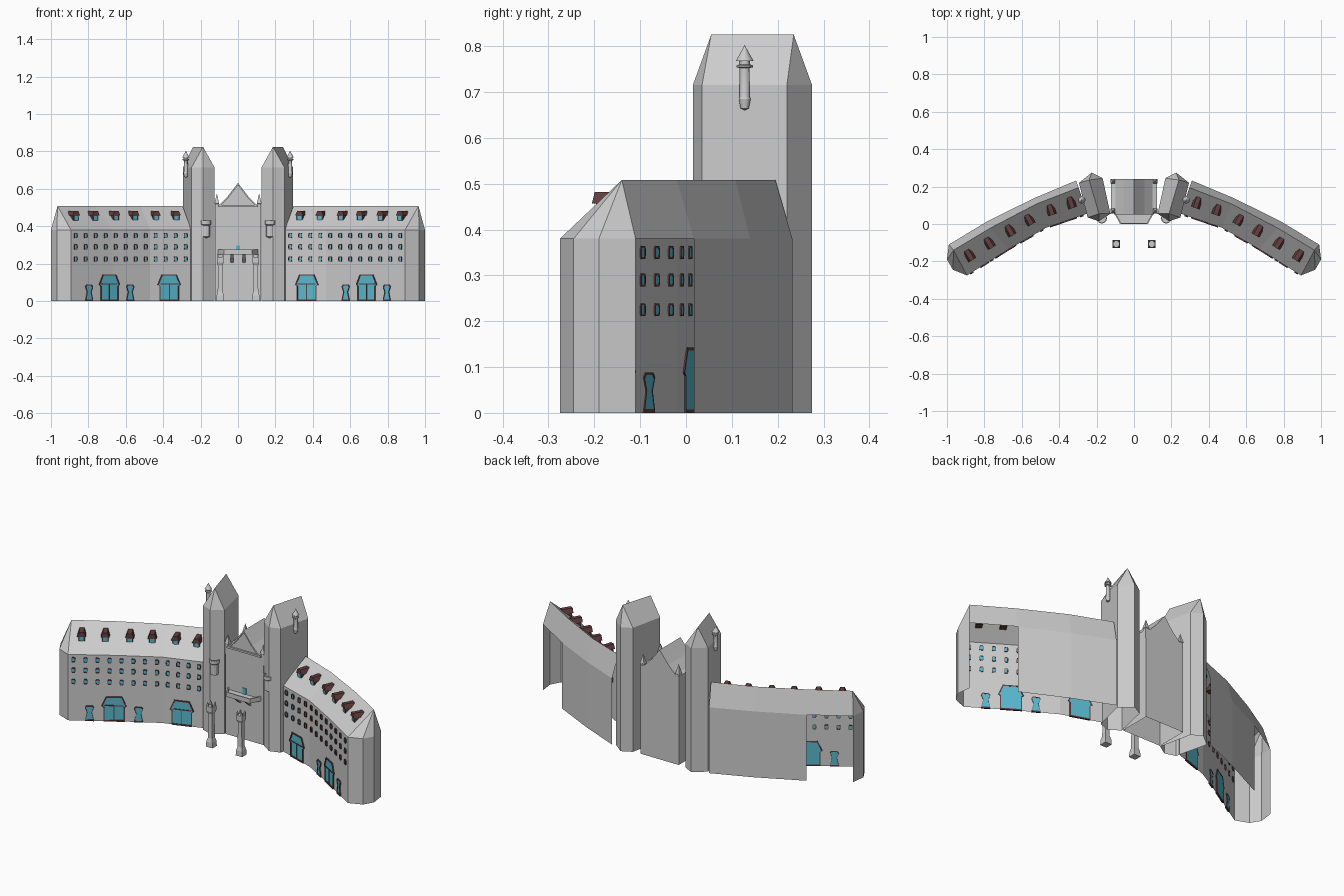
import bpy, bmesh
from math import cos, sin, tau
from mathutils import Vector

if "Cube" in bpy.data.objects:
    bpy.data.objects.remove(bpy.data.objects["Cube"])


def material(name, rgb):
    m = bpy.data.materials.new(name)
    m.diffuse_color = (*rgb, 1)
    m.use_nodes = True
    m.node_tree.nodes["Principled BSDF"].inputs["Base Color"].default_value = m.diffuse_color
    return m


GLASS = material("glass_blue", (0.10, 0.48, 0.62))
FRAME = material("frame_maroon", (0.13, 0.05, 0.05))


class Part:
    """Collects faces, then becomes one named object."""

    def __init__(self, name, mat=None, mirror=True, smooth=False):
        self.name, self.mat, self.mirror, self.smooth = name, mat, mirror, smooth
        self.v, self.f = [], []

    def add(self, verts, faces):
        n = len(self.v)
        self.v += [tuple(p) for p in verts]
        self.f += [[i + n for i in f] for f in faces]

    def prism(self, outline, place, d0, d1, open_last=False):
        n = len(outline)
        verts = [place(u, w, d) for d in (d0, d1) for u, w in outline]
        sides = [[i, (i + 1) % n, n + (i + 1) % n, n + i] for i in range(n - open_last)]
        self.add(verts, [list(range(n)), list(range(n, 2 * n))] + sides)

    def ring(self, outer, inner, place, d0, d1):
        n = len(outer)
        loops = [(outer, d0), (outer, d1), (inner, d1), (inner, d0)]
        verts = [place(u, w, d) for o, d in loops for u, w in o]
        self.add(verts, [[a * n + i, a * n + (i + 1) % n, (a + 1) % 4 * n + (i + 1) % n,
                          (a + 1) % 4 * n + i] for a in range(4) for i in range(n)])

    def lathe(self, profile, cx, cy, sides, turn=0.0):
        verts = [(cx + r * cos(tau * k / sides + turn), cy + r * sin(tau * k / sides + turn), z)
                 for r, z in profile for k in range(sides)]
        faces = [[a * sides + k, a * sides + (k + 1) % sides, (a + 1) * sides + (k + 1) % sides,
                  (a + 1) * sides + k] for a in range(len(profile) - 1) for k in range(sides)]
        self.add(verts, faces)

    def build(self):
        me = bpy.data.meshes.new(self.name)
        me.from_pydata(self.v, [], self.f)
        bm = bmesh.new()
        bm.from_mesh(me)
        bmesh.ops.remove_doubles(bm, verts=bm.verts, dist=1e-5)
        bmesh.ops.recalc_face_normals(bm, faces=bm.faces)
        bm.to_mesh(me)
        bm.free()
        ob = bpy.data.objects.new(self.name, me)
        bpy.context.collection.objects.link(ob)
        if self.mat:
            me.materials.append(self.mat)
        if self.smooth:
            bpy.ops.object.select_all(action='DESELECT')
            ob.select_set(True)
            bpy.context.view_layer.objects.active = ob
            bpy.ops.object.shade_smooth_by_angle()
        if self.mirror:
            ob.modifiers.new("mirror", 'MIRROR').use_axis[0] = True
        return ob


def box(u0, u1, w0, w1):
    return [(u0, w0), (u1, w0), (u1, w1), (u0, w1)]


def front_plane(u, z, d):
    return (u, d, z)


def flat_plane(x, y, z):
    return (x, y, z)


# Curved wings: front, ridge and back lines in plan, plus the faceted outer end
F = [(0.25, 0.055), (0.47, -0.02), (0.67, -0.135), (0.893, -0.275)]
R = [(0.296, 0.195), (0.52, 0.108), (0.765, -0.02), (0.965, -0.14)]
B = [(0.31, 0.232), (0.53, 0.14), (0.78, 0.017), (0.99, -0.11)]
END = [F[3], (0.968, -0.245), (1.0, -0.19), B[3]]
EAVE, RIDGE = 0.38, 0.508


def wall_strip(part, line):
    for a, b in zip(line, line[1:]):
        part.add([(*a, 0), (*b, 0), (*b, EAVE), (*a, EAVE)], [[0, 1, 2, 3]])


walls = Part("wing_walls")
wall_strip(walls, F)
wall_strip(walls, END)
wall_strip(walls, B[:3])      # back stays open on the outer bay
walls.build()

roof = Part("wing_roof")
for i in range(3):
    for low in (F, B):
        roof.add([(*low[i], EAVE), (*low[i + 1], EAVE), (*R[i + 1], RIDGE), (*R[i], RIDGE)],
                 [[0, 1, 2, 3]])
    roof.add([(*END[i], EAVE), (*END[i + 1], EAVE), (*R[3], RIDGE)], [[0, 1, 2]])
roof.build()


def on_wall(x):
    """Placement on the wing front at x: u along, z up, d outward."""
    a, b = next((a, b) for a, b in zip(F, F[1:]) if x <= b[0])
    a, b = Vector(a), Vector(b)
    t = (b - a).normalized()
    o = a + (b - a) * (x - a.x) / (b.x - a.x)
    out = Vector((t.y, -t.x))
    return lambda u, z, d: (*(o + t * u + out * d), z)


# Windows, gates and doors with frames
def opening(glass, frame, outline, x, z0, k):
    place = on_wall(x)
    cz = sum(p[1] for p in outline) / len(outline)
    outer = [(u, z0 + z) for u, z in outline]
    inner = [(u * k, z0 + cz + (z - cz) * k) for u, z in outline]
    glass.prism(inner, place, -0.002, 0.002)
    frame.ring(outer, inner, place, -0.003, 0.006)


def symmetric(half):
    return half + [(-u, z) for u, z in reversed(half)]


window = symmetric([(0.008, -0.014), (0.01, -0.008), (0.01, 0.008), (0.007, 0.014)])
gate = symmetric([(0.056, 0), (0.056, 0.08), (0.066, 0.088), (0.042, 0.143)])
door = symmetric([(0.024, 0), (0.013, 0.048), (0.024, 0.078), (0.016, 0.088)])

win_glass, win_frame = Part("window_glass", GLASS), Part("window_frames", FRAME)
for row in (0.35, 0.29, 0.225):
    for i in range(12):
        opening(win_glass, win_frame, window, 0.28 + i * 0.0535, row, 0.72)
win_glass.build()
win_frame.build()

gate_glass, gate_frame = Part("gate_panels", GLASS), Part("gate_frames", FRAME)
for x in (0.368, 0.688):
    opening(gate_glass, gate_frame, gate, x, 0, 0.9)
    gate_frame.prism(box(-0.002, 0.002, 0, 0.09), on_wall(x), 0, 0.005)
    gate_frame.prism(box(-0.05, 0.05, 0.088, 0.093), on_wall(x), 0, 0.005)
for x in (0.577, 0.797):
    opening(gate_glass, gate_frame, door, x, 0, 0.85)
gate_glass.build()
gate_frame.build()

# Dormers along the wing roofs
dormer, dormer_glass = Part("dormers", FRAME), Part("dormer_glass", GLASS)
for x in (0.31, 0.418, 0.52, 0.622, 0.73, 0.835):
    place = on_wall(x)
    dormer.prism([(-0.017, 0.43), (0.017, 0.43), (0.017, 0.46), (-0.017, 0.46)], place, -0.06, -0.1)
    dormer.prism([(-0.023, 0.457), (0.023, 0.457), (0.012, 0.482), (-0.012, 0.482)],
                 place, -0.054, -0.115)
    dormer_glass.prism(box(-0.011, 0.011, 0.433, 0.454), place, -0.058, -0.062)
dormer.build()
dormer_glass.build()

# Twin towers: skewed hexagons with hipped roofs
tower = Part("towers")
plan = [(0.188, 0.015), (0.248, 0.035), (0.294, 0.22), (0.226, 0.275), (0.168, 0.245), (0.126, 0.055)]
tv = [(*p, z) for z in (0, 0.715) for p in plan] + [(0.187, 0.055, 0.825), (0.24, 0.235, 0.825)]
tower.add(tv, [[i, (i + 1) % 6, 6 + (i + 1) % 6, 6 + i] for i in range(6)]
          + [[6, 7, 12], [11, 6, 12], [7, 8, 13, 12], [8, 9, 13], [9, 10, 13], [10, 11, 12, 13]])
tower.build()

# Hanging turrets on the outer tower faces and round oriels at the front
turret = Part("tower_turrets", smooth=True)
turret.lathe([(0, 0.66), (0.009, 0.664), (0.013, 0.685), (0.011, 0.69), (0.011, 0.752), (0.018, 0.754),
              (0.018, 0.758), (0.012, 0.76), (0.012, 0.768), (0.019, 0.768), (0.004, 0.795), (0, 0.803)],
             0.279, 0.128, 12)
turret.build()
oriel = Part("tower_oriels", smooth=True)
oriel.lathe([(0, 0.335), (0.022, 0.345), (0.022, 0.405), (0.028, 0.41), (0.028, 0.43), (0.022, 0.43),
             (0.022, 0.42), (0, 0.42)], 0.172, 0.03, 12)
oriel.build()

# Central gatehouse with a concave gable
gable = [(0.122, 0.51), (0.1, 0.515), (0.055, 0.56), (0.028, 0.595), (0, 0.632)]
hall = [(0.122, 0)] + gable + [(-x, z) for x, z in reversed(gable[:-1])] + [(-0.122, 0)]
body = Part("gatehouse", mirror=False)
body.prism(hall, front_plane, 0.06, 0.24, open_last=True)
body.build()

trim = Part("gable_trim")
trim.prism(gable[1:] + [(x, z - 0.012) for x, z in reversed(gable[1:])], front_plane, 0.05, 0.062)
trim.prism(box(0, 0.108, 0.503, 0.513), front_plane, 0.05, 0.062)
trim.build()

pinnacles = Part("gable_pinnacles")
for y in (0.07, 0.228):
    pinnacles.lathe([(0.015, 0.46), (0.015, 0.52), (0.018, 0.522), (0, 0.575)], 0.113, y, 4, tau / 8)
pinnacles.build()

# Balcony bay, its brackets and its door
balcony = Part("balcony", mirror=False)
bay = [(-0.107, 0.062), (-0.075, 0.0), (0.075, 0.0), (0.107, 0.062)]
balcony.prism(bay, flat_plane, 0.25, 0.262)
balcony.ring(bay, [(x * 0.93, y * 0.9 + 0.006) for x, y in bay], flat_plane, 0.26, 0.276)
for x in (-0.032, 0.032):
    balcony.prism([(0.06, 0.205), (0.06, 0.25), (0.008, 0.25), (0.03, 0.23)],
                  lambda y, z, d, x=x: (x + d, y, z), -0.008, 0.008)
balcony.build()
bdoor = Part("balcony_door", GLASS, mirror=False)
bdoor.prism(box(-0.011, 0.011, 0.262, 0.296), front_plane, 0.056, 0.061)
bdoor.build()

# Free-standing gate posts with corner merlons
posts = Part("gate_posts")
posts.lathe([(0, 0), (0.029, 0), (0.027, 0.03), (0.019, 0.05), (0.017, 0.19), (0.026, 0.205),
             (0.026, 0.232), (0, 0.232)], 0.095, -0.107, 4, tau / 8)
for sx in (-1, 1):
    for sy in (-1, 1):
        posts.lathe([(0.006, 0.23), (0.006, 0.243), (0, 0.256)],
                    0.095 + sx * 0.014, -0.107 + sy * 0.014, 4, tau / 8)
posts.build()
